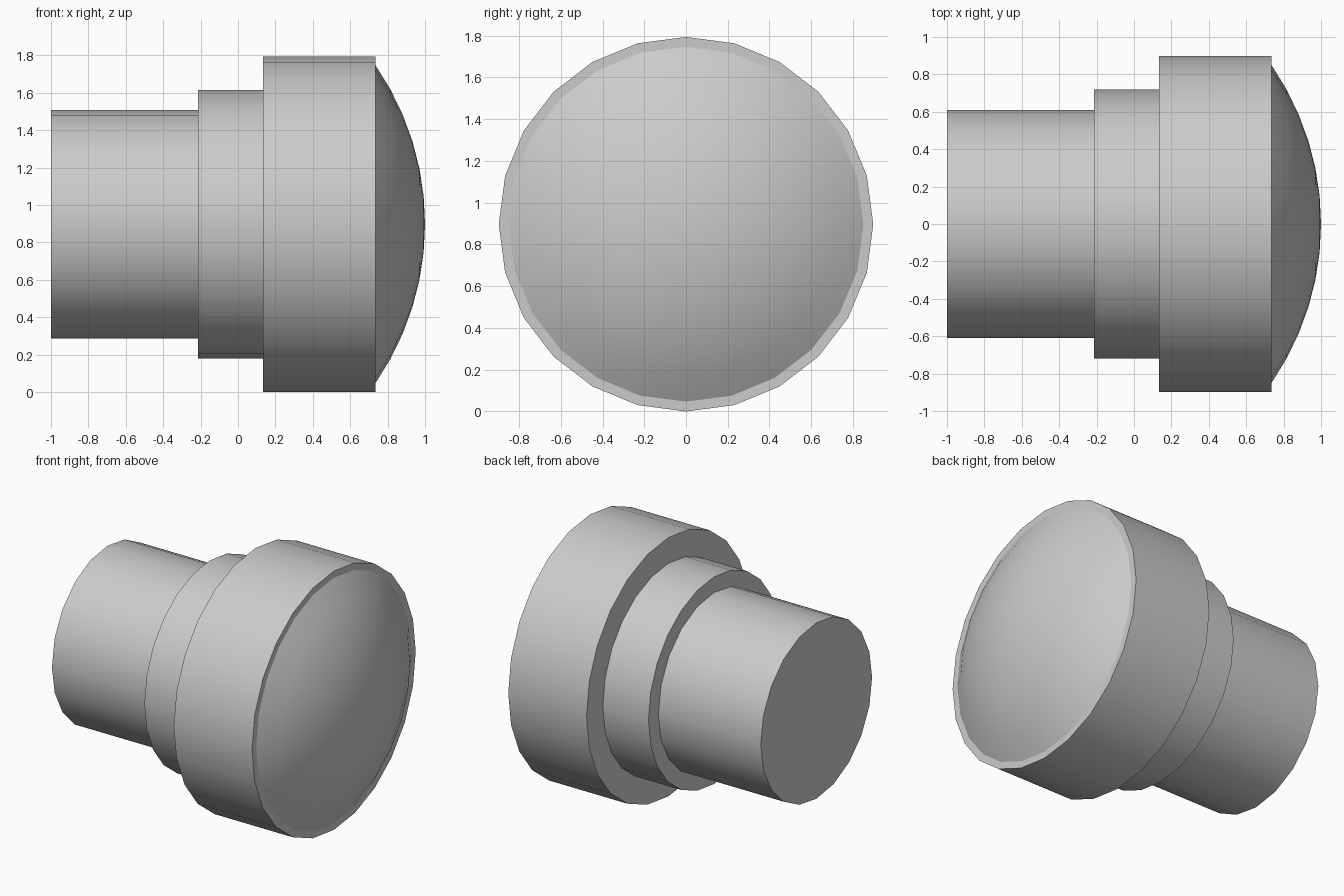
import bpy
import bmesh
import math

cube = bpy.data.objects.get("Cube")
if cube:
    bpy.data.objects.remove(cube, do_unlink=True)

AXIS_Z = 0.897
HEAD_R = 0.897
RIM_X = 0.735
DOME_R = 0.85

grey = bpy.data.materials.new("light grey")
grey.use_nodes = True
colour = (0.6, 0.6, 0.6, 1)
grey.diffuse_color = colour
grey.node_tree.nodes["Principled BSDF"].inputs["Base Color"].default_value = colour


def lathe(name, profile, sides, smooth_angle=30):
    """Turn (x, radius) points around the x axis; radius 0 gives a pole."""
    bm = bmesh.new()
    rings = []
    for x, r in profile:
        if r == 0:
            rings.append([bm.verts.new((x, 0, AXIS_Z))] * sides)
        else:
            angles = [2 * math.pi * j / sides for j in range(sides)]
            rings.append([bm.verts.new((x, r * math.cos(a), AXIS_Z + r * math.sin(a)))
                          for a in angles])
    for low, high in zip(rings, rings[1:]):
        for j in range(sides):
            k = (j + 1) % sides
            corners = dict.fromkeys((low[j], low[k], high[k], high[j]))
            bm.faces.new(list(corners))
    mesh = bpy.data.meshes.new(name)
    bm.to_mesh(mesh)
    bm.free()
    mesh.materials.append(grey)
    obj = bpy.data.objects.new(name, mesh)
    bpy.context.collection.objects.link(obj)
    bpy.ops.object.select_all(action="DESELECT")
    obj.select_set(True)
    bpy.context.view_layer.objects.active = obj
    bpy.ops.object.shade_smooth_by_angle(angle=math.radians(smooth_angle))
    return obj


# Narrow shaft with a closed end
lathe("shaft", [(-1, 0), (-1, 0.61), (-0.215, 0.61)], 20)

# Middle collar with its step face
lathe("collar", [(-0.215, 0.58), (-0.215, 0.718), (0.135, 0.718)], 24)

# Wide head with its step face and the flat front rim
lathe("head", [(0.135, 0.69), (0.135, HEAD_R), (RIM_X, HEAD_R), (RIM_X, DOME_R - 0.03)], 24)

# Shallow spherical dome on the front
rise = 1 - RIM_X
ball = (DOME_R ** 2 + rise ** 2) / (2 * rise)
sweep = math.asin(DOME_R / ball)
steps = 6
dome = [(1 - ball + ball * math.cos(sweep * i / steps), ball * math.sin(sweep * i / steps))
        for i in range(steps, 0, -1)]
lathe("dome", dome + [(1, 0)], 24)
